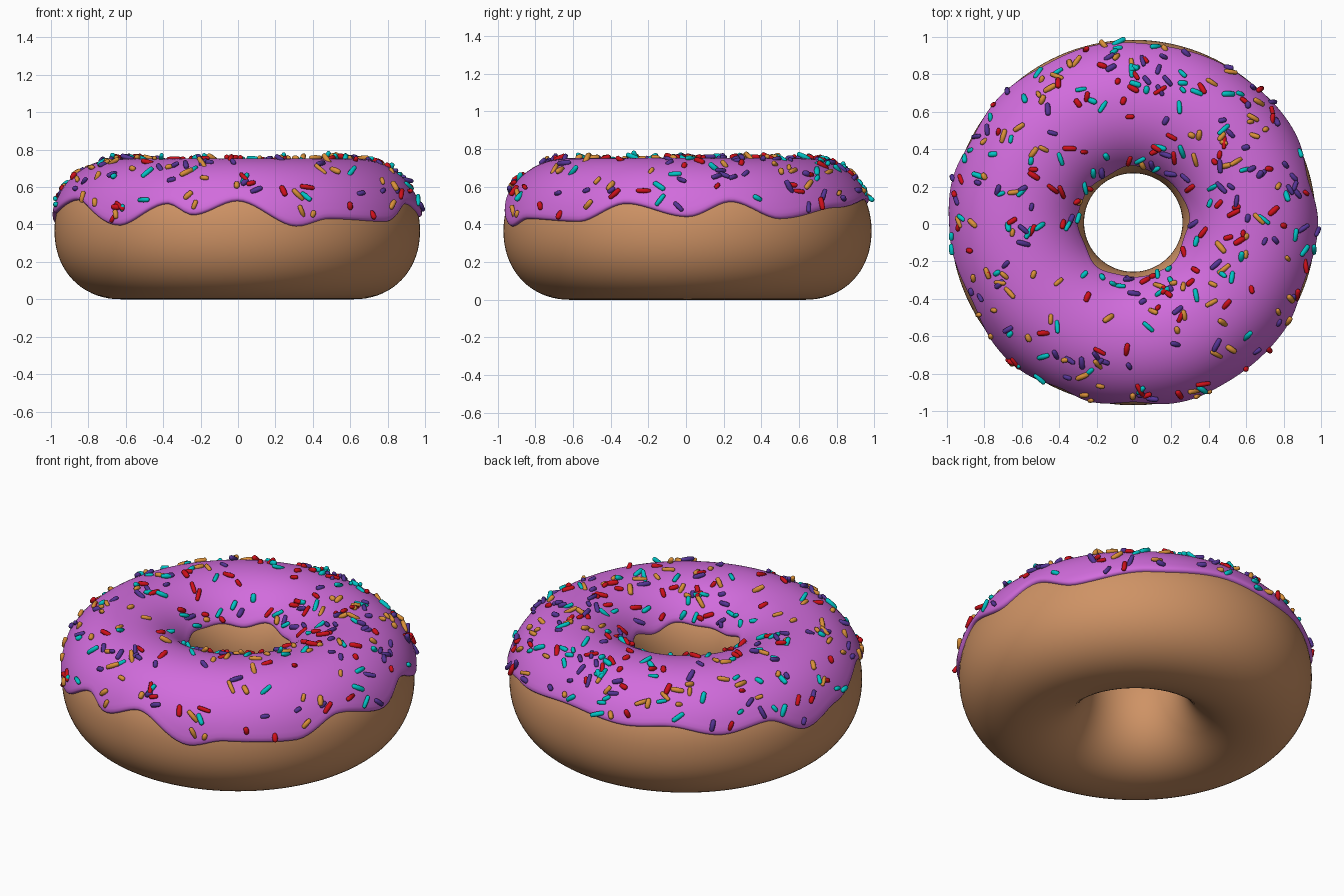
import bpy, bmesh, math, random
from mathutils import Vector, Matrix

if "Cube" in bpy.data.objects:
    bpy.data.objects.remove(bpy.data.objects["Cube"])

random.seed(7)
R, A, H, N = 0.62, 0.357, 0.366, 2.12      # ring radius, tube half width/height, squareness
CX, CY = -0.004, 0.008
SEG = 192


def spow(v, e):
    return math.copysign(abs(v) ** e, v)


def surface(th, p, off=0.0):
    """Point and normal on the squashed ring, p = angle round the tube."""
    u, v = spow(math.cos(p), 2 / N), spow(math.sin(p), 2 / N)
    n = Vector((spow(u, N - 1) / A, 0, spow(v, N - 1) / H)).normalized()
    n = Vector((n.x * math.cos(th), n.x * math.sin(th), n.z))
    r = R + A * u
    return Vector((CX + r * math.cos(th), CY + r * math.sin(th), H + H * v)) + n * off, n


def tube_angle(z):
    return math.asin(spow((z - H) / H, N / 2))


def material(name, rgb):
    m = bpy.data.materials.new(name)
    m.diffuse_color = (*rgb, 1)
    m.use_nodes = True
    m.node_tree.nodes["Principled BSDF"].inputs["Base Color"].default_value = m.diffuse_color
    return m


def add_object(name, bm, mat):
    bmesh.ops.recalc_face_normals(bm, faces=bm.faces)
    for f in bm.faces:
        f.smooth = True
    me = bpy.data.meshes.new(name)
    bm.to_mesh(me)
    bm.free()
    me.materials.append(mat)
    ob = bpy.data.objects.new(name, me)
    bpy.context.collection.objects.link(ob)
    return ob


def loft(name, rings, closed, mat):
    """Skin a loop of cross-sections around the ring."""
    bm = bmesh.new()
    vs = [[bm.verts.new(c) for c in ring] for ring in rings]
    m = len(vs[0])
    for i in range(len(vs)):
        a, b = vs[i], vs[(i + 1) % len(vs)]
        for j in range(m if closed else m - 1):
            k = (j + 1) % m
            bm.faces.new((a[j], b[j], b[k], a[k]))
    return add_object(name, bm, mat)


# dough ring
thetas = [2 * math.pi * i / SEG for i in range(SEG)]
loft("dough", [[surface(t, 2 * math.pi * j / 72)[0] for j in range(72)] for t in thetas],
     True, material("dough", (0.62, 0.29, 0.13)))

# icing drip line: (degrees round the ring, height)
DRIP = [(-154, .53), (-130, .395), (-113, .51), (-104, .45), (-90, .525), (-71, .39),
        (-60, .43), (-36, .415), (-20, .51), (0, .44), (14, .52), (30, .43), (55, .49),
        (82, .53), (105, .50), (119, .515), (137, .465), (153, .50), (168, .40), (183, .46)]


def drip_height(th):
    d = (math.degrees(th) + 154) % 360 - 154
    keys = DRIP + [(206, .53)]
    for (a, za), (b, zb) in zip(keys, keys[1:]):
        if a <= d <= b:
            t = (d - a) / (b - a)
            return za + (zb - za) * t * t * (3 - 2 * t)
    return .5


def icing_range(th):
    inner = 0.55 + 0.012 * math.sin(5 * th) + 0.008 * math.sin(8 * th + 1)
    return tube_angle(drip_height(th)), math.pi - tube_angle(inner)


# icing sheet with rounded lip sunk into the dough
lip = [(0, -.012), (0, .006), (.004, .014), (.012, .019), (.03, .022)]
section = lip + [(.03 + .94 * i / 36, .021) for i in range(1, 36)] \
    + [(1 - s, o) for s, o in reversed(lip)]
rings = []
for t in thetas:
    p0, p1 = icing_range(t)
    rings.append([surface(t, p0 + (p1 - p0) * s, o)[0] for s, o in section])
loft("icing", rings, False, material("icing", (0.64, 0.15, 0.72)))


def add_capsule(bm, centre, axis, length, radius):
    res = bmesh.ops.create_uvsphere(bm, u_segments=8, v_segments=6, radius=radius)
    half = length / 2 - radius
    for v in res["verts"]:
        if abs(v.co.z) > radius * .2:
            v.co.z += math.copysign(half, v.co.z)
    rot = axis.to_track_quat('Z', 'Y').to_matrix().to_4x4()
    bmesh.ops.transform(bm, matrix=Matrix.Translation(centre) @ rot, verts=res["verts"])


# sprinkles, one object per colour
COLOURS = {"teal": (0.0, .55, .56), "red": (.62, .005, .01),
           "orange": (.70, .28, .04), "purple": (.09, .035, .30)}
for name, rgb in COLOURS.items():
    bm = bmesh.new()
    count = 0
    while count < 82:
        t = random.uniform(0, 2 * math.pi)
        p0, p1 = icing_range(t)
        p = random.uniform(p0 + .04, p1 - .04)
        c, n = surface(t, p, random.uniform(.022, .032))
        if random.random() > math.hypot(c.x, c.y):
            continue
        side = Vector((-math.sin(t), math.cos(t), 0))
        a = random.uniform(0, 2 * math.pi)
        axis = side * math.cos(a) + n.cross(side) * math.sin(a) + n * random.gauss(0, .35)
        add_capsule(bm, c, axis.normalized(), random.uniform(.04, .085), random.uniform(.012, .016))
        count += 1
    add_object("sprinkles_" + name, bm, material("sprinkle_" + name, rgb))
